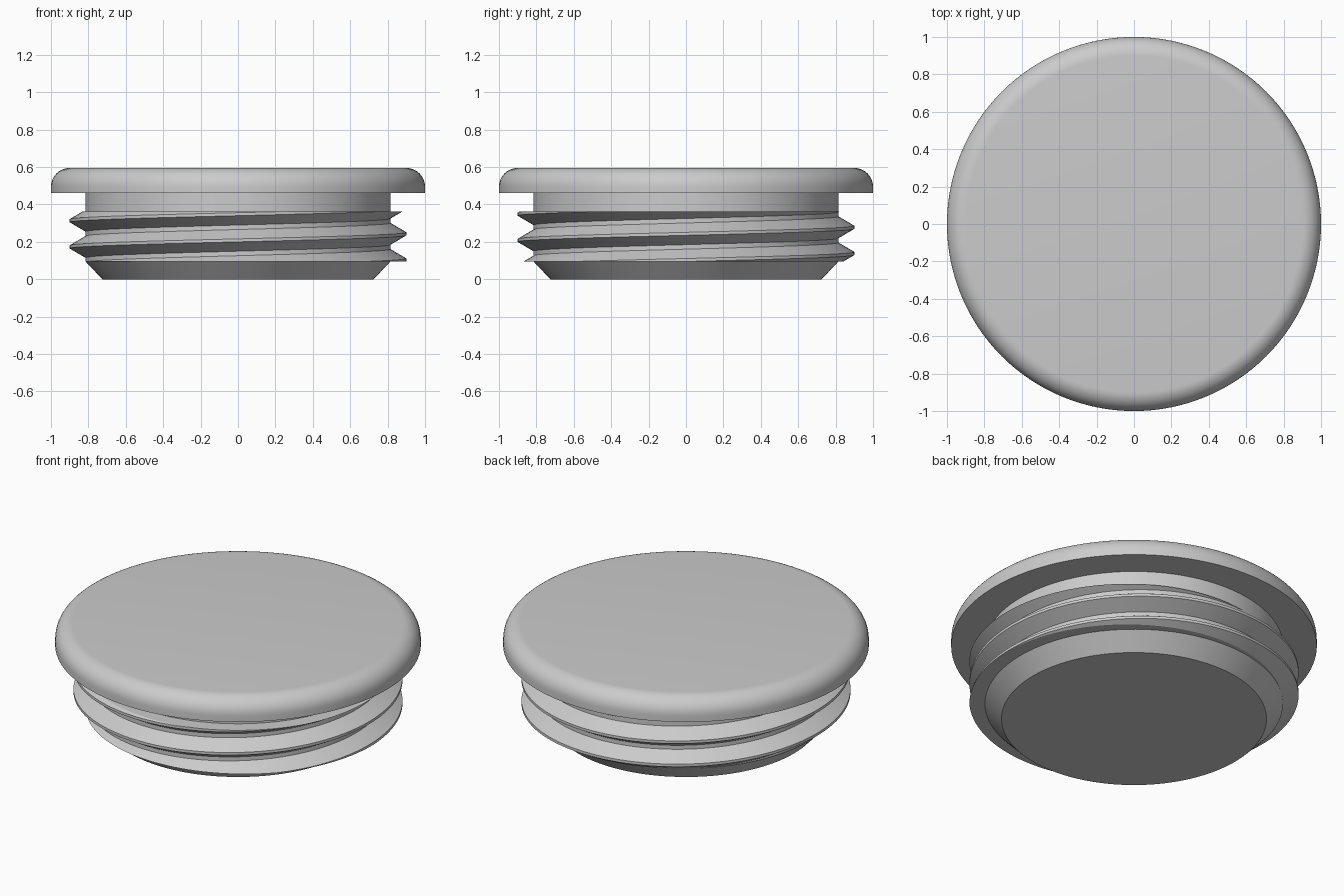
import bpy, bmesh, math

SEGMENTS = 128
CORE_R, CREST_R = 0.815, 0.9
PITCH = 0.14
THREAD_BOTTOM, THREAD_TOP = 0.095, 0.363

default_cube = bpy.data.objects.get("Cube")
if default_cube:
    bpy.data.objects.remove(default_cube, do_unlink=True)

grey = bpy.data.materials.new("light_grey")
grey.use_nodes = True
grey.diffuse_color = (0.6, 0.6, 0.6, 1)
grey.node_tree.nodes["Principled BSDF"].inputs["Base Color"].default_value = (0.6, 0.6, 0.6, 1)


def finish(bm, name):
    """Turn the bmesh into a smooth-shaded object with sharp edges kept."""
    bmesh.ops.recalc_face_normals(bm, faces=bm.faces)
    mesh = bpy.data.meshes.new(name)
    bm.to_mesh(mesh)
    bm.free()
    mesh.materials.append(grey)
    obj = bpy.data.objects.new(name, mesh)
    bpy.context.collection.objects.link(obj)
    bpy.ops.object.select_all(action='DESELECT')
    obj.select_set(True)
    bpy.context.view_layer.objects.active = obj
    bpy.ops.object.shade_smooth_by_angle(angle=math.radians(30))
    return obj


def bridge(bm, ring_a, ring_b):
    n = len(ring_a)
    for i in range(n):
        j = (i + 1) % n
        bm.faces.new((ring_a[i], ring_a[j], ring_b[j], ring_b[i]))


def lathe(name, profile):
    """Closed solid of revolution from (radius, height) pairs."""
    bm = bmesh.new()
    rings = []
    for r, z in profile:
        angles = (math.tau * i / SEGMENTS for i in range(SEGMENTS))
        rings.append([bm.verts.new((r * math.cos(a), r * math.sin(a), z)) for a in angles])
    for a, b in zip(rings, rings[1:]):
        bridge(bm, a, b)
    bm.faces.new(rings[0])
    bm.faces.new(rings[-1])
    return finish(bm, name)


# Chamfered plug body, reaching up to the underside of the cap
lathe("plug_body", [(0.725, 0), (CORE_R, THREAD_BOTTOM), (CORE_R, 0.47)])

# Cap with a rounded upper rim
FILLET, CAP_TOP = 0.1, 0.595
rim = [(1 - FILLET + FILLET * math.cos(t), CAP_TOP - FILLET + FILLET * math.sin(t))
       for t in (math.pi / 2 * k / 10 for k in range(11))]
lathe("cap", [(1, 0.46)] + rim)

# Right-handed screw thread: a trapezoid swept along a helix
bm = bmesh.new()
section = [(CORE_R - 0.02, -0.058), (CORE_R, -0.058), (CREST_R, -0.008),
           (CREST_R, 0.008), (CORE_R, 0.058), (CORE_R - 0.02, 0.058)]
previous = None
for step in range(-2 * SEGMENTS, 2 * SEGMENTS + 1):
    a = math.tau * step / SEGMENTS
    height = 0.243 + PITCH * step / SEGMENTS
    ring = [bm.verts.new((r * math.cos(a), r * math.sin(a), height + dz)) for r, dz in section]
    if previous:
        bridge(bm, previous, ring)
    previous = ring

# Trim the thread flat at both ends and close the cuts
for z, direction in ((THREAD_BOTTOM, -1), (THREAD_TOP, 1)):
    geometry = bm.verts[:] + bm.edges[:] + bm.faces[:]
    cut = bmesh.ops.bisect_plane(bm, geom=geometry, dist=1e-6, plane_co=(0, 0, z),
                                 plane_no=(0, 0, direction), clear_outer=True)
    edges = [e for e in cut["geom_cut"] if isinstance(e, bmesh.types.BMEdge)]
    bmesh.ops.triangle_fill(bm, edges=edges, use_beauty=True, normal=(0, 0, direction))
finish(bm, "screw_thread")
